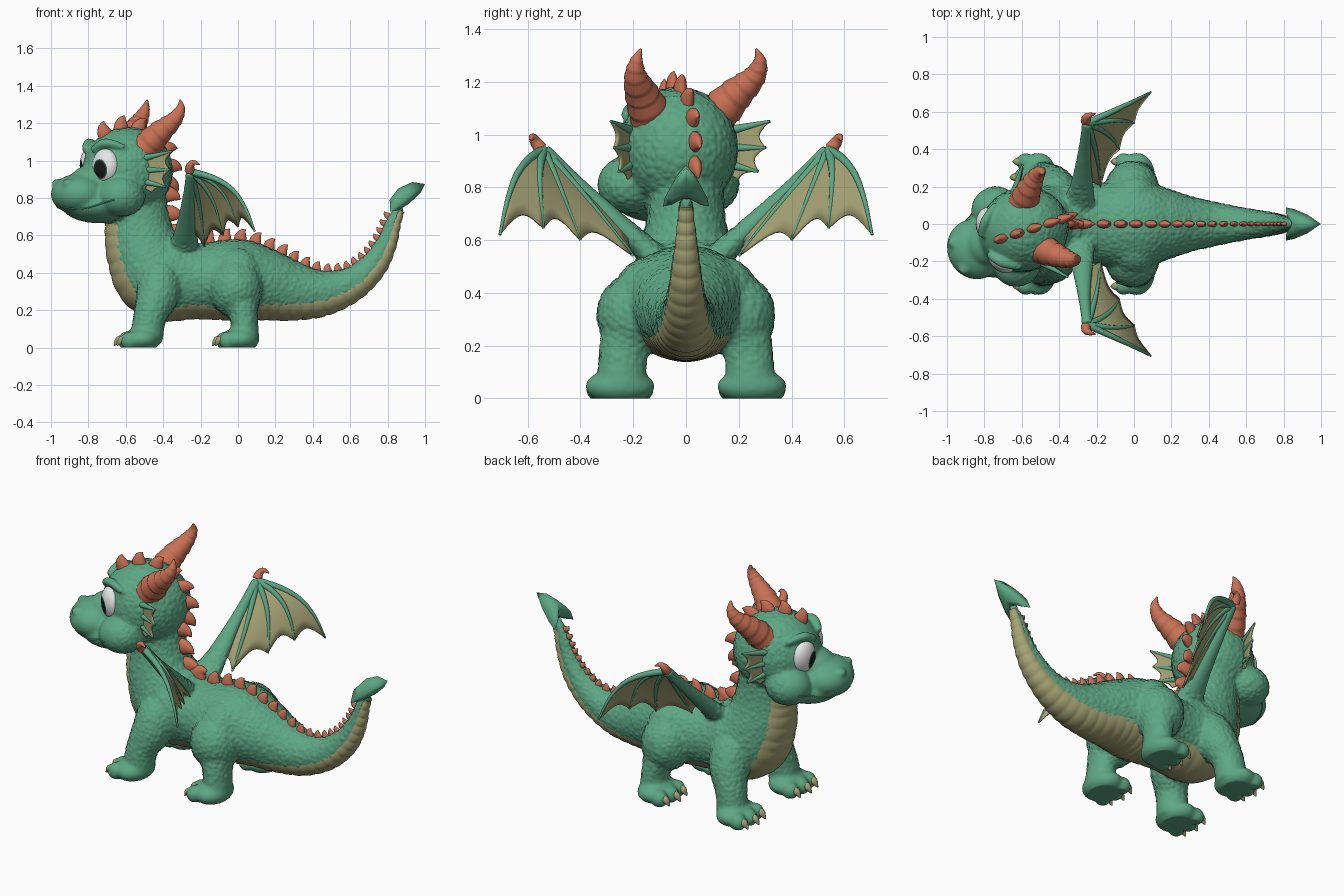
import bpy, bmesh, math
from math import sin, cos, pi, radians
from mathutils import Vector, Matrix, noise
from mathutils.bvhtree import BVHTree

if "Cube" in bpy.data.objects:
    bpy.data.objects.remove(bpy.data.objects["Cube"])


def material(name, rgb):
    m = bpy.data.materials.new(name)
    m.use_nodes = True
    m.diffuse_color = (*rgb, 1)
    m.node_tree.nodes["Principled BSDF"].inputs["Base Color"].default_value = (*rgb, 1)
    return m


GREEN = material("green skin", (.11, .385, .23))
DARK = material("dark green", (.03, .13, .08))
TAN = material("tan", (.385, .37, .18))
ORANGE = material("orange horn", (.58, .165, .09))
WHITE = material("eye white", (.8, .8, .8))
BLACK = material("pupil black", (.01, .01, .01))

X, Y, Z = Vector((1, 0, 0)), Vector((0, 1, 0)), Vector((0, 0, 1))
# Head space: faces -x, turned towards the model's right
HEAD = Matrix.Translation((-.59, -.03, 0)) @ Matrix.Rotation(radians(22), 4, 'Z')
CREST = Matrix.Translation((-.59, -.04, 0)) @ Matrix.Rotation(radians(18), 4, 'Z')


def finish(name, bm, *mats, angle=60):
    bmesh.ops.recalc_face_normals(bm, faces=bm.faces)
    me = bpy.data.meshes.new(name)
    bm.to_mesh(me)
    bm.free()
    for m in mats:
        me.materials.append(m)
    me.shade_smooth()
    me.set_sharp_from_angle(angle=radians(angle))
    ob = bpy.data.objects.new(name, me)
    bpy.context.scene.collection.objects.link(ob)
    return ob


def spline(pts, n):
    p, out = [pts[0], *pts, pts[-1]], []
    for i in range(len(pts) - 1):
        for k in range(n):
            t = k / n
            out.append([.5 * (2*b + (c-a)*t + (2*a - 5*b + 4*c - d)*t*t + (3*b - a - 3*c + d)*t**3)
                        for a, b, c, d in zip(*p[i:i + 4])])
    return out + [list(pts[-1])]


def frames(rows, side):
    """Centre, tangent, side, normal and both radii at each row."""
    cs = [Vector(r[:3]) for r in rows]
    for i, r in enumerate(rows):
        t = (cs[min(i + 1, len(cs) - 1)] - cs[max(i - 1, 0)]).normalized()
        s = (side - t * side.dot(t)).normalized()
        yield cs[i], t, s, t.cross(s), max(r[3], .002), max(r[4], .002)


def tube(bm, pts, side=Y, n=6, segs=14, m=Matrix(), rib=0, ribs=1):
    rows, rings = spline(pts, n), []
    for i, (c, t, s, up, a, b) in enumerate(frames(rows, side)):
        k = 1 + rib * (.5 - (i * ribs / len(rows)) % 1)
        rings.append([bm.verts.new(m @ (c + s*a*k*cos(2*pi*j/segs) + up*b*k*sin(2*pi*j/segs)))
                      for j in range(segs)])
    for p, q in zip(rings, rings[1:]):
        for j in range(segs):
            bm.faces.new((p[j], p[j - 1], q[j - 1], q[j]))
    bm.faces.new(rings[0])
    bm.faces.new(rings[-1])


def ball(bm, centre, radii, m=Matrix(), segs=24):
    mat = m @ Matrix.Translation(centre) @ Matrix.Diagonal((*radii, 1))
    bmesh.ops.create_uvsphere(bm, u_segments=segs, v_segments=segs // 2, radius=1, matrix=mat)


# Body and tail path: position, half width, half height
BODY = [(x, 0, z, w, h) for x, z, w, h in (
    (-.55, .88, .14, .16), (-.535, .68, .15, .17), (-.5, .52, .19, .2), (-.41, .39, .225, .235),
    (-.22, .36, .215, .2), (0, .365, .25, .215), (.15, .34, .2, .19), (.3, .305, .15, .155),
    (.45, .295, .115, .12), (.6, .34, .085, .09), (.72, .44, .065, .07), (.79, .56, .047, .052),
    (.83, .68, .032, .036), (.87, .76, .02, .022))]
WRIST = Vector((-.25, .54, .94))

# Skin: body, head, legs and wing arms fused into one surface
bm = bmesh.new()
tube(bm, BODY, n=8, segs=32)
ball(bm, (0, 0, .945), (.245, .225, .235), HEAD, 32)
ball(bm, (-.28, 0, .82), (.15, .165, .11), HEAD)
ball(bm, (-.2, 0, .88), (.13, .12, .1), HEAD)
ball(bm, (-.17, 0, .765), (.2, .19, .1), HEAD)
claws = bmesh.new()
for s in (-1, 1):
    ball(bm, (-.1, s * .16, .81), (.13, .12, .11), HEAD)
    ball(bm, (-.375, s * .075, .878), (.03, .034, .026), HEAD)
    tube(bm, [(-.225, s*.05, 1.055, .02, .02), (-.175, s*.12, 1.095, .026, .026),
              (-.09, s*.185, 1.07, .015, .015)], Z, m=HEAD)
    tube(bm, [(-.4, s*.1, .44, .06, .06), (-.415, s*.15, .38, .11, .11), (-.43, s*.2, .28, .112, .115),
              (-.47, s*.24, .17, .09, .09), (-.49, s*.25, .04, .09, .09)])
    ball(bm, (0, s*.145, .385), (.13, .13, .15))
    ball(bm, (-.01, s*.19, .315), (.145, .15, .16))
    tube(bm, [(0, s*.2, .3, .12, .13), (.028, s*.235, .18, .095, .08),
              (.04, s*.245, .05, .095, .075)])
    for x in (-.51, .015):
        ball(bm, (x, s*.25, .045), (.1, .133, .068))
        for k in (-1, 0, 1):
            tx, ty = x - .07 - .015 * (k == 0), s*.25 + k*.083
            ball(bm, (tx, ty, .037), (.05, .047, .05))
            tube(claws, [(tx - .02, ty, .045, .024, .024), (tx - .045, ty, .038, .021, .021),
                         (tx - .068, ty, .01, .003, .003)], n=4, segs=10)
    tube(bm, [(-.3, s*.08, .5, .1, .06), (-.28, s*.2, .61, .065, .045), (-.265, s*.4, .8, .034, .032),
              (WRIST.x, s*WRIST.y, WRIST.z, .03, .03)], X)
skin = finish("skin", bm, GREEN)
finish("toe_claws", claws, TAN)
re = skin.modifiers.new("fuse", 'REMESH')
re.mode, re.voxel_size = 'VOXEL', .008
sm = skin.modifiers.new("soften", 'SMOOTH')
sm.factor, sm.iterations = .5, 20
bpy.context.view_layer.update()
fused = bpy.data.meshes.new_from_object(skin.evaluated_get(bpy.context.evaluated_depsgraph_get()))
skin.modifiers.clear()
bm = bmesh.new()
bm.from_mesh(fused)
bm.normal_update()
tree, to_head = BVHTree.FromBMesh(bm), HEAD.inverted()

# Pebbled scales, fading out on the face, feet and wing arms
moves = []
for v in bm.verts:
    h = to_head @ v.co
    face = min(1, max(0, (h.x + .15) / .08)) if h.z > .64 else 1
    feet = min(1, max(0, (v.co.z - .08) / .08))
    arm = 0 if abs(v.co.y) > .2 and v.co.z > .55 and v.co.x > -.36 else 1
    d = noise.voronoi(v.co * 34)[0]
    moves.append(v.normal * (.0045 * min(1, (d[1] - d[0]) / .4) - .0022) * face * feet * arm)
for v, mv in zip(bm.verts, moves):
    v.co += mv
    v.co.z = max(v.co.z, 0)
bm.to_mesh(fused)
bm.free()
fused.materials.clear()
fused.materials.append(GREEN)
fused.shade_smooth()
skin.data = fused

# Belly plates: bands under throat, belly and tail, wrapping wider on the tail
path = list(frames(spline(BODY, 20), Y))
bm, strip, run, J = bmesh.new(), [], 0, 10
for i, (c, t, s, n, a, b) in enumerate(path):
    run += (c - path[max(i - 1, 0)][0]).length
    if c.z > .72 and c.x < 0 or c.z > .74:
        continue
    lift = .004 + .006 * sin(pi * ((run / .052) % 1)) ** .5
    spread = radians(53 + 28 * min(1, max(0, c.x / .6)))
    ring = []
    for j in range(-J, J + 1):
        ang, e = spread * j / J, lift * (1 - (j / J)**4) - .004 * (j / J)**4
        ring.append(bm.verts.new(c + s*(a + e)*sin(ang) - n*(b + e)*cos(ang)))
    strip.append(ring)
for p, q in zip(strip, strip[1:]):
    for j in range(2 * J):
        bm.faces.new((p[j], p[j + 1], q[j + 1], q[j]))
finish("belly_plates", bm, TAN)

# Spines from the brow down the neck, back and tail
bm = bmesh.new()


def spine(p, n, t, h):
    tube(bm, [(*(p + n*h*u + t*h*k), h*w, h*l) for u, k, w, l in
              ((-.25, 0, .34, .58), (.2, .04, .32, .52), (.6, .2, .2, .32), (.85, .42, .02, .03))],
         t.cross(n), n=3, segs=10)


lean = CREST.to_3x3()
for a in range(58, 200, 23):
    ca, sa = cos(radians(a)), sin(radians(a))
    spine(CREST @ Vector((-.24*ca, 0, .945 + .23*sa)), lean @ Vector((-ca, 0, sa)),
          lean @ Vector((sa, 0, ca)), .075)
run, due, last = 0, .06, None
for c, t, s, n, a, b in path:
    top = c + n * b
    run += (top - last).length if last else 0
    last = top
    size = .086 - .053 * min(1, max(0, (c.x + .5) / 1.25))
    if run > due and c.z < .69 + .19 * (c.x < 0):
        spine(top, n, t, size)
        due = run + size * 1.2
finish("back_spines", bm, ORANGE)

# Tail spade: arrow outline domed above and below
bm = bmesh.new()
d, m, origin = Vector((.78, 0, .62)), Vector((-.62, 0, .78)), Vector((.88, 0, .78))
half = [(-.03, .02), (-.085, .088), (-.03, .08), (.06, .05)]
outline = half + [(.153, 0)] + [(u, -v) for u, v in reversed(half)]
rim = [bm.verts.new(origin + d*u + Y*v) for u, v in outline]
for h in (.07, -.03):
    inner = [bm.verts.new(origin + d*(.02 + .65*(u - .02)) + Y*.65*v + m*h*.72) for u, v in outline]
    peak = bm.verts.new(origin + d*.025 + m*h)
    for i in range(len(rim)):
        bm.faces.new((rim[i - 1], rim[i], inner[i], inner[i - 1]))
        bm.faces.new((inner[i - 1], inner[i], peak))
finish("tail_spade", bm, GREEN, angle=95)


# Webs: scalloped panels stretched between rays
def ray(root, tip, bow):
    return lambda v: root.lerp(tip, v) + bow * sin(pi * v)


def web(bm, rays, dip, m):
    N = 8
    for r, q in zip(rays, rays[1:]):
        g = [[bm.verts.new(m @ r(v).lerp(q(v), i / N))
              for j in range(N + 1) for v in [j / N * (1 - dip * sin(pi * i / N))]]
             for i in range(N + 1)]
        for i in range(N):
            for j in range(N):
                bm.faces.new((g[i][j], g[i + 1][j], g[i + 1][j + 1], g[i][j + 1]))
    bmesh.ops.remove_doubles(bm, verts=bm.verts, dist=.0005)


def ray_tubes(bm, rays, r, m):
    for f in rays:
        tube(bm, [(*f(v), r * (1.1 - .8*v), r * (1.1 - .8*v)) for v in (0, .25, .5, .75, 1)],
             Vector((.3, -.8, .5)), n=3, segs=8, m=m)


def thicken(ob, t):
    mod = ob.modifiers.new("thickness", 'SOLIDIFY')
    mod.thickness, mod.offset = t, 0


tips = [(.09, .705, .62), (0, .54, .645), (-.08, .4, .6), (-.18, .2, .54), (-.28, .14, .56)]
wing = [ray(WRIST, Vector(t), Vector((.05, .02, .065)) * (1 - k / 4)) for k, t in enumerate(tips)]
ears = [ray(Vector((.01, .185, z)), Vector(t), Vector()) for z, t in
        ((1.01, (.125, .325, 1.05)), (.95, (.12, .31, .95)), (.89, (.105, .285, .86)), (.86, (.05, .225, .83)))]
for s, label in ((1, "left"), (-1, "right")):
    flip = Matrix.Diagonal((1, s, 1, 1))
    for part, rays, dip, r, m in (("wing", wing, .13, .018, flip), ("ear", ears, .2, .019, HEAD @ flip)):
        bm = bmesh.new()
        web(bm, rays, dip, m)
        thicken(finish(f"{label}_{part}_web", bm, TAN), .009)
        bm = bmesh.new()
        ray_tubes(bm, rays[:-1], r, m)
        finish(f"{label}_{part}_ribs", bm, GREEN)

    # Wing claw and ringed horn
    bm = bmesh.new()
    tube(bm, [(-.258, .55, .945, .027, .027), (-.255, .57, .973, .022, .022),
              (-.235, .582, .99, .014, .014), (-.205, .59, .978, .003, .003)], X, m=flip)
    finish(f"{label}_wing_claw", bm, ORANGE)
    bm = bmesh.new()
    tube(bm, [(.045, .125, 1.06, .083, .083), (.105, .187, 1.145, .066, .066), (.168, .24, 1.215, .045, .045),
              (.202, .252, 1.275, .026, .026), (.208, .235, 1.325, .004, .004)], X, n=12, segs=20,
         m=HEAD @ flip, rib=.1, ribs=8)
    finish(f"{label}_horn", bm, ORANGE)

    # Eye: white, iris and pupil as rings about a pole, both looking to the model's right
    bm = bmesh.new()
    bmesh.ops.create_uvsphere(bm, u_segments=32, v_segments=36, radius=1)
    for f in bm.faces:
        tilt = f.calc_center_median().normalized().z
        f.material_index = 2 if tilt > cos(radians(30)) else 1 if tilt > cos(radians(35)) else 0
    swing = radians(14 + 12 * s)
    look = Matrix.Rotation(s * swing, 4, 'Y') @ Matrix.Rotation(radians(10), 4, 'X')
    aim = Vector((-.86, s * .5, -.04)).to_track_quat('Z', 'Y').to_matrix().to_4x4()
    place = (HEAD @ Matrix.Translation((-.172, s*.112, .97)) @ aim
             @ Matrix.Diagonal((.08, .094, .054, 1)) @ look)
    bmesh.ops.transform(bm, matrix=place, verts=bm.verts)
    finish(f"{label}_eye", bm, WHITE, DARK, BLACK)

# Smile line laid on the muzzle
bm, line = bmesh.new(), []
turn = HEAD.to_3x3()
for deg in range(-95, 96, 5):
    k, out = abs(deg) / 100, Vector((-cos(radians(deg)), sin(radians(deg)), 0))
    start = Vector((-.2, 0, .765 - .12*k + .155*k*k)) + out * .5
    hit = tree.ray_cast(HEAD @ start, turn @ -out)[0]
    if hit:
        line.append((*hit, .004, .004))
tube(bm, line, Z, n=2, segs=8)
finish("smile", bm, GREEN)
